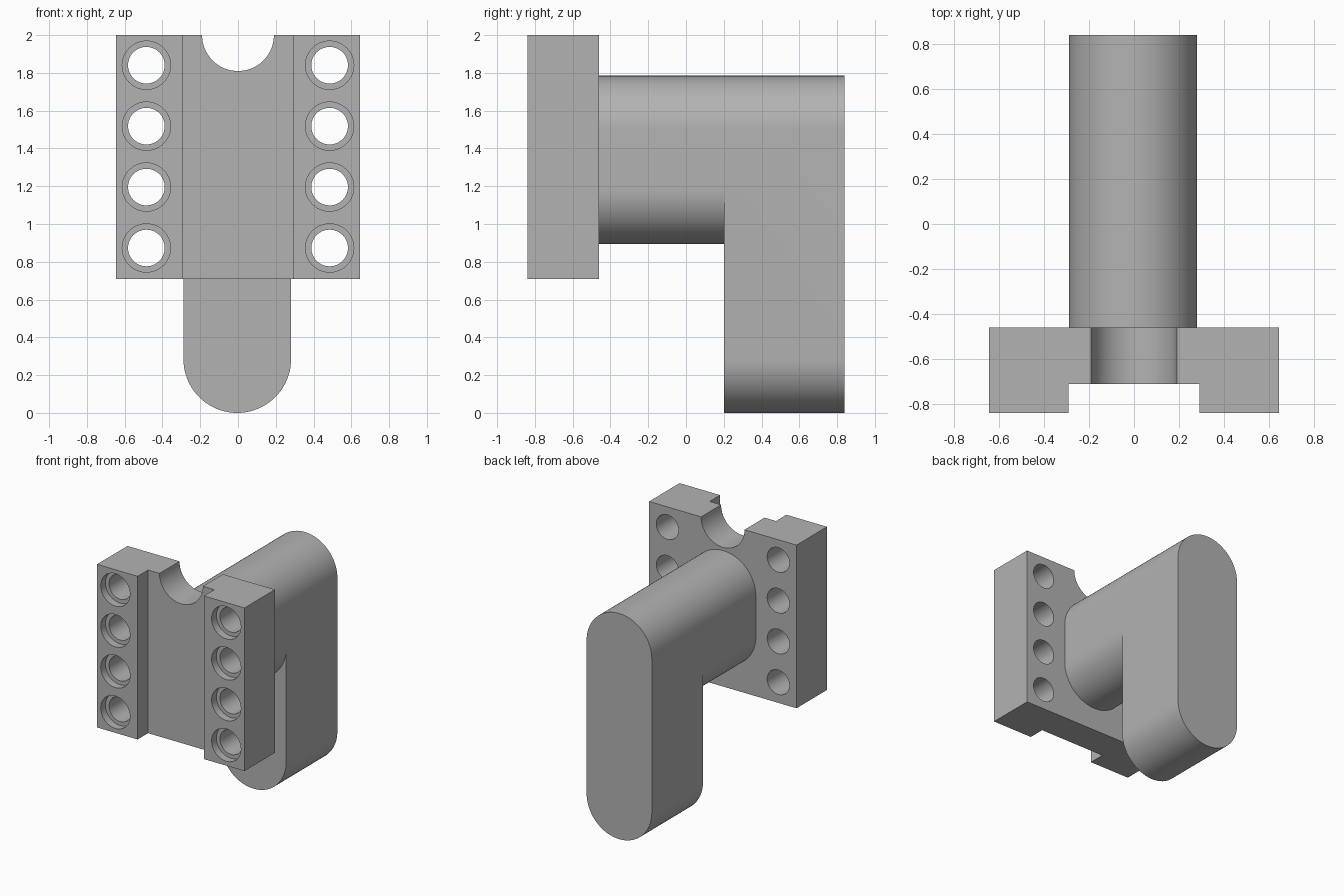
import bpy, bmesh, math

cube = bpy.data.objects.get("Cube")
if cube:
    bpy.data.objects.remove(cube, do_unlink=True)

grey = bpy.data.materials.new("plain_grey")
grey.use_nodes = True
colour = (0.45, 0.45, 0.45, 1)
grey.diffuse_color = colour
grey.node_tree.nodes["Principled BSDF"].inputs["Base Color"].default_value = colour

BACK, FRONT = 0.84, -0.84
PLATE_BACK, CHANNEL = -0.46, -0.71
BOTTOM, TOP = 0.71, 2.0


def make_object(name, bm):
    bmesh.ops.recalc_face_normals(bm, faces=bm.faces)
    mesh = bpy.data.meshes.new(name)
    bm.to_mesh(mesh)
    bm.free()
    mesh.materials.append(grey)
    obj = bpy.data.objects.new(name, mesh)
    bpy.context.collection.objects.link(obj)
    return obj


def smooth(obj):
    bpy.ops.object.select_all(action='DESELECT')
    obj.select_set(True)
    bpy.context.view_layer.objects.active = obj
    bpy.ops.object.shade_smooth_by_angle(angle=math.radians(30))


def stepped_pin(bm, x, z, steps, sides=48):
    """Closed round solid along y, from (y, radius) steps."""
    rings = []
    for y, r in steps:
        angles = [math.tau * i / sides for i in range(sides)]
        rings.append([bm.verts.new((x + r * math.cos(a), y, z + r * math.sin(a)))
                      for a in angles])
    for a, b in zip(rings, rings[1:]):
        for i in range(sides):
            j = (i + 1) % sides
            bm.faces.new((a[i], a[j], b[j], b[i]))
    bm.faces.new(rings[0])
    bm.faces.new(rings[-1])


# Mounting plate: channel section extruded upwards
half = [(0.29, CHANNEL), (0.29, FRONT), (0.645, FRONT), (0.645, PLATE_BACK)]
section = half + [(-x, y) for x, y in reversed(half)]
bm = bmesh.new()
base = bm.faces.new([bm.verts.new((x, y, BOTTOM)) for x, y in section])
lifted = bmesh.ops.extrude_face_region(bm, geom=[base])["geom"]
bmesh.ops.translate(bm, vec=(0, 0, TOP - BOTTOM),
                    verts=[v for v in lifted if isinstance(v, bmesh.types.BMVert)])
plate = make_object("mounting_plate", bm)

# Counterbored screw holes and the round notch in the top edge
bm = bmesh.new()
seat = FRONT + 0.06
for x in (-0.485, 0.485):
    for row in range(4):
        stepped_pin(bm, x, 0.873 + 0.3225 * row,
                    [(FRONT - 0.1, 0.128), (seat, 0.128), (seat, 0.097),
                     (PLATE_BACK + 0.1, 0.097)])
stepped_pin(bm, 0, TOP, [(FRONT - 0.1, 0.19), (PLATE_BACK + 0.1, 0.19)], 96)
cutter = make_object("hole_cutter", bm)
cutter.hide_render = True

cut = plate.modifiers.new("holes", 'BOOLEAN')
cut.operation, cut.solver, cut.object = 'DIFFERENCE', 'EXACT', cutter
bpy.context.view_layer.objects.active = plate
bpy.ops.object.modifier_apply(modifier=cut.name)
bpy.data.objects.remove(cutter, do_unlink=True)
smooth(plate)

# Handle: slot-shaped arm running back into a taller slot-shaped grip
R, MID, STEP, SEGMENTS = 0.285, -0.004, 0.2, 40
bm = bmesh.new()


def arc(y, z, sign):
    """Half circle from +x to -x, bulging up or down."""
    angles = [math.pi * i / SEGMENTS for i in range(SEGMENTS + 1)]
    return [bm.verts.new((MID + R * math.cos(a), y, z + sign * R * math.sin(a)))
            for a in angles]


def strip(a, b):
    for i in range(SEGMENTS):
        bm.faces.new((a[i], a[i + 1], b[i + 1], b[i]))


top_front, top_back = arc(PLATE_BACK, 1.5, 1), arc(BACK, 1.5, 1)
arm_front, arm_back = arc(PLATE_BACK, 1.18, -1), arc(STEP, 1.18, -1)
grip_front, grip_back = arc(STEP, R, -1), arc(BACK, R, -1)
for a, b in ((top_front, top_back), (arm_front, arm_back), (grip_front, grip_back)):
    strip(a, b)
for a, b in ((top_front, arm_front), (top_back, grip_back), (arm_back, grip_front)):
    bm.faces.new(a + b[::-1])
for end in (0, -1):
    bm.faces.new([ring[end] for ring in (top_front, top_back, grip_back,
                                         grip_front, arm_back, arm_front)])
smooth(make_object("handle", bm))
